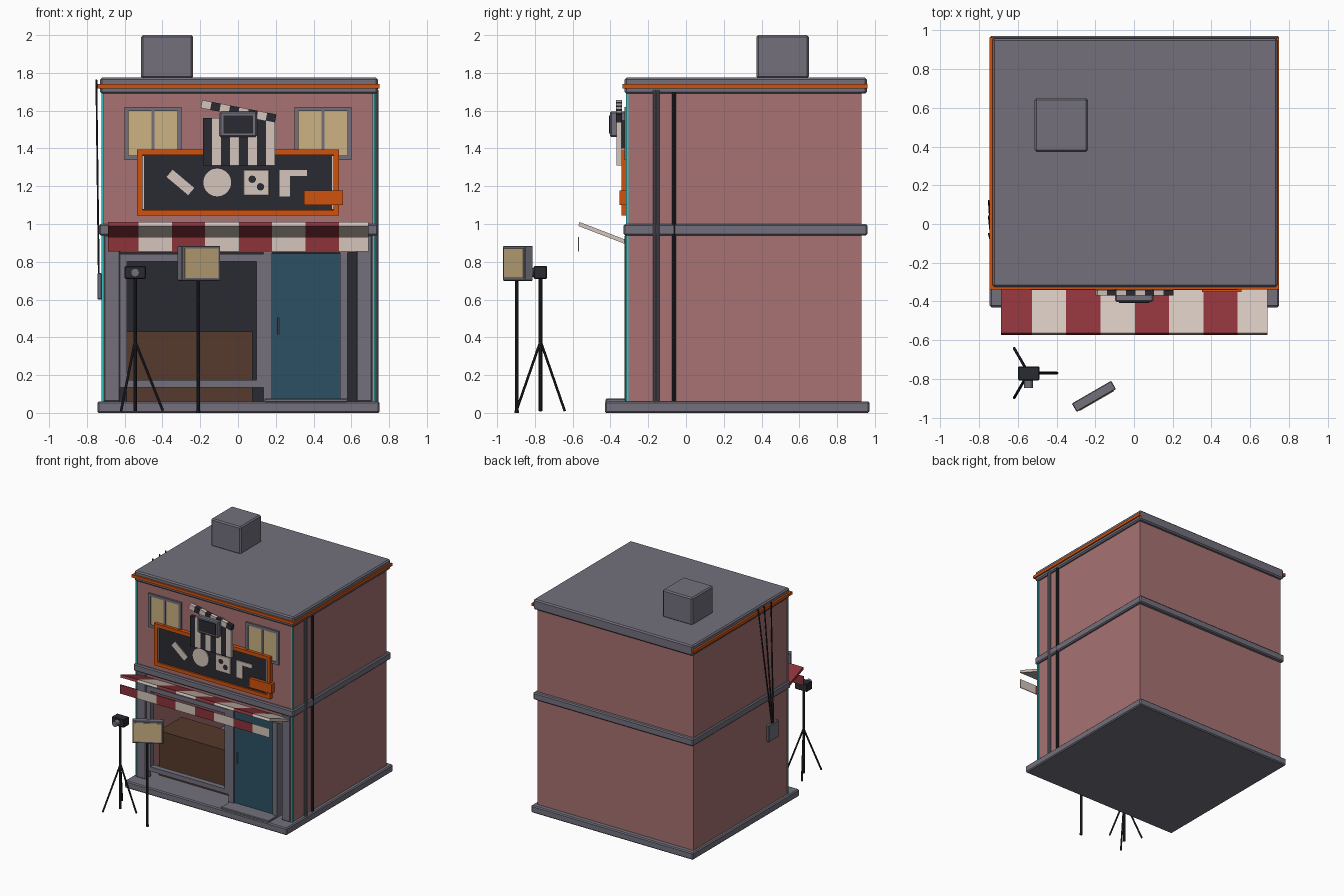
import bpy, bmesh, math
from mathutils import Vector, Matrix, Euler

if "Cube" in bpy.data.objects:
    bpy.data.objects.remove(bpy.data.objects["Cube"])


def srgb(r, g, b):
    f = lambda c: c / 12.92 if c <= 0.04045 else ((c + 0.055) / 1.055) ** 2.4
    return (f(r / 255), f(g / 255), f(b / 255), 1)


def material(name, *rgb):
    m = bpy.data.materials.new(name)
    m.diffuse_color = srgb(*rgb)
    m.use_nodes = True
    m.node_tree.nodes["Principled BSDF"].inputs["Base Color"].default_value = m.diffuse_color
    return m


WALL = material("wall_pink", 168, 114, 114)
GREY = material("trim_grey", 115, 112, 124)
DARK = material("dark_slate", 42, 42, 50)
ORANGE = material("orange", 208, 82, 14)
CYAN = material("cyan_strip", 52, 195, 195)
RED = material("awning_red", 140, 52, 58)
PALE = material("pale_cream", 212, 197, 188)
TAN = material("warm_glass", 204, 178, 130)
BROWN = material("counter_brown", 86, 58, 44)
BLUE = material("door_blue", 44, 80, 100)


def finish(name, bm, mat):
    me = bpy.data.meshes.new(name)
    bm.to_mesh(me)
    bm.free()
    me.materials.append(mat)
    ob = bpy.data.objects.new(name, me)
    bpy.context.collection.objects.link(ob)
    return ob


def block(name, center, size, mat, rot=(0, 0, 0), bevel=0):
    """Box from centre, size and rotation."""
    bm = bmesh.new()
    bmesh.ops.create_cube(bm, size=1, matrix=Matrix.Diagonal((*size, 1)))
    if bevel:
        bmesh.ops.bevel(bm, geom=bm.edges[:], offset=bevel, segments=1, affect='EDGES')
    bm.transform(Matrix.Translation(center) @ Euler(rot).to_matrix().to_4x4())
    return finish(name, bm, mat)


def box(name, x, y, z, mat, bevel=0):
    """Box from (min, max) pairs."""
    c = [(a + b) / 2 for a, b in (x, y, z)]
    s = [b - a for a, b in (x, y, z)]
    return block(name, c, s, mat, bevel=bevel)


def rod(name, p, q, r, mat, sides=10):
    """Cylinder between two points."""
    p, q = Vector(p), Vector(q)
    d = q - p
    bm = bmesh.new()
    bmesh.ops.create_cone(bm, cap_ends=True, segments=sides, radius1=r, radius2=r, depth=d.length)
    bm.transform(Matrix.Translation((p + q) / 2) @ d.to_track_quat('Z', 'Y').to_matrix().to_4x4())
    return finish(name, bm, mat)


def frame(name, x, y, z, t, mat):
    """Rectangular frame of four bars of width t."""
    for i, s in enumerate((x[0], x[1] - t)):
        box(f"{name}_side_{i}", (s, s + t), y, z, mat)
    for i, s in enumerate((z[0], z[1] - t)):
        box(f"{name}_rail_{i}", (x[0] + t, x[1] - t), y, (s, s + t), mat)


# Building shell, open at the front of the ground floor
box("base_slab", (-.745, .75), (-.43, .972), (0, .06), GREY, .008)
box("left_wall", (-.72, -.69), (-.31, .93), (.06, 1.7), WALL)
box("right_wall", (.69, .72), (-.31, .93), (.06, 1.7), WALL)
box("back_wall", (-.69, .69), (.90, .93), (.06, 1.7), WALL)
box("upper_front_wall", (-.69, .69), (-.31, -.28), (.85, 1.7), WALL)
box("shop_back_panel", (-.69, .69), (.892, .90), (.06, .95), DARK)
box("middle_band", (-.735, .74), (-.33, .96), (.94, 1.0), GREY, .008)
box("roof_slab", (-.73, .74), (-.325, .957), (1.69, 1.775), GREY, .01)
box("roof_box", (-.513, -.238), (.373, .65), (1.77, 2.0), GREY, .01)

# Orange strip under the roof and cyan corner strips
box("roof_strip_front", (-.745, .75), (-.337, -.32), (1.718, 1.742), ORANGE)
for n, x in (("left", (-.745, -.728)), ("right", (.735, .75))):
    box("roof_strip_" + n, x, (-.32, .962), (1.718, 1.742), ORANGE)
for n, x in (("left", -.716), ("right", .719)):
    box("corner_strip_" + n, (x - .007, x + .007), (-.318, -.304), (.06, 1.69), CYAN)

# Upper windows
for n, cx in (("left", -.45), ("right", .45)):
    frame(n + "_window_frame", (cx - .152, cx + .152), (-.325, -.30), (1.34, 1.62), .022, GREY)
    box(n + "_window_mullion", (cx - .009, cx + .009), (-.324, -.30), (1.36, 1.60), GREY)
    box(n + "_window_glass", (cx - .135, cx + .135), (-.317, -.309), (1.36, 1.60), TAN)

# Sign board with plain abstract shapes
box("sign_panel", (-.51, .51), (-.328, -.31), (1.07, 1.37), DARK)
frame("sign_frame", (-.535, .535), (-.342, -.31), (1.045, 1.395), .03, ORANGE)
box("sign_tag", (.35, .555), (-.352, -.31), (1.10, 1.178), ORANGE)
for i, x in enumerate((-.502, .502)):
    box(f"sign_inner_edge_{i}", (x - .004, x + .004), (-.333, -.328), (1.08, 1.36), PALE)
block("sign_bar", (-.305, -.331, 1.22), (.15, .007, .05), PALE, (0, math.radians(40), 0))
rod("sign_disc", (-.11, -.335, 1.22), (-.11, -.328, 1.22), .074, PALE, 20)
box("sign_square", (.03, .165), (-.335, -.328), (1.15, 1.285), PALE, .003)
for i, (dx, dz) in enumerate(((-.022, .02), (.022, -.02))):
    rod(f"sign_square_dot_{i}", (.097 + dx, -.338, 1.217 + dz), (.097 + dx, -.334, 1.217 + dz), .02, DARK)
box("sign_block", (.22, .275), (-.335, -.328), (1.145, 1.285), PALE)
box("sign_block_top", (.275, .365), (-.335, -.328), (1.255, 1.285), PALE)

# Striped board with tilted striped bar and small screen above the sign
for i in range(8):
    m = (DARK, PALE)[i % 2]
    x = -.185 + i * .0475
    box(f"board_stripe_{i}", (x, x + .0475), (-.368, -.342), (1.31, 1.56), m)
    t = (i - 3.5) * .05
    block(f"tilted_bar_{i}", (.003 + t * .98, -.355, 1.597 - t * .19), (.051, .03, .043),
          (PALE, DARK)[i % 2], (0, math.radians(11), 0))
box("board_bracket", (-.1, .1), (-.345, -.31), (1.40, 1.55), DARK)
box("small_screen_case", (-.098, .1), (-.403, -.31), (1.46, 1.595), GREY, .008)
box("small_screen", (-.078, .08), (-.408, -.40), (1.48, 1.575), DARK)

# Awning, tilted up towards the street, with hanging front strip
edges = (-.687, -.528, -.35, -.174, .004, .18, .358, .534, .69)
for i in range(8):
    a, b = edges[i], edges[i + 1]
    m = (RED, PALE)[i % 2]
    block(f"awning_stripe_{i}", ((a + b) / 2, -.437, .95), (b - a, .278, .022), m, (-math.atan(.1 / .26), 0, 0))
    box(f"awning_hanging_{i}", (a, b), (-.572, -.566), (.855, .93), m)

# Shop front: pillars, window frame, door, counter
box("left_pillar", (-.71, -.625), (-.325, -.25), (.06, .94), GREY, .005)
box("right_pillar", (.628, .708), (-.325, -.25), (.06, .94), GREY, .005)
frame("shop_window_frame", (-.625, .135), (-.315, -.27), (.135, .84), .038, GREY)
box("window_door_post", (.135, .18), (-.315, -.25), (.06, .85), GREY)
box("door_post", (.54, .58), (-.315, -.25), (.06, .85), GREY)
box("door", (.18, .54), (-.30, -.27), (.07, .845), BLUE)
rod("door_handle", (.215, -.315, .415), (.215, -.315, .505), .006, GREY)
box("door_step", (.14, .58), (-.425, -.30), (.055, .075), GREY, .004)
box("counter", (-.59, .078), (-.2, .1), (.06, .43), BROWN)

# Drain pipes and cable on the right wall
for i, y in enumerate((-.166, -.149)):
    rod(f"grey_pipe_{i}", (.735, y, .05), (.735, y, 1.71), .0095, GREY)
rod("dark_pipe", (.73, -.063, .05), (.73, -.063, 1.7), .011, DARK)

# Meter box with wires on the left wall
box("meter_box", (-.745, -.72), (-.16, -.03), (.60, .74), GREY, .005)
for i, y in enumerate((.12, .04, -.05)):
    rod(f"wire_{i}", (-.75, y, 1.765), (-.737, -.09 + .01 * (1 - i), .73), .005, DARK, 6)

# Camera on a tripod
cx, cy = -.545, -.77
box("camera_body", (-.60, -.488), (-.807, -.735), (.71, .777), DARK, .005)
rod("camera_lens", (cx, -.848, .743), (cx, -.80, .743), .023, GREY, 16)
rod("tripod_post", (cx, cy, .01), (cx, cy, .72), .010, DARK)
for i in range(3):
    a = i * math.tau / 3
    rod(f"tripod_leg_{i}", (cx, cy, .38), (cx + .148 * math.cos(a), cy + .148 * math.sin(a), .01), .007, DARK, 8)

# Light panel on a stand
turn = (0, 0, math.radians(30))
c = Vector((-.207, -.89, .792))
n = Vector((math.sin(turn[2]), -math.cos(turn[2]), 0))
block("light_panel_case", c, (.235, .05, .185), GREY, turn, .004)
block("light_panel_face", c + n * .026, (.205, .006, .155), TAN, turn)
rod("light_stand", (-.21, -.895, .01), (-.21, -.895, .71), .009, DARK)
rod("light_stand_foot", (-.21, -.895, 0), (-.21, -.895, .012), .012, DARK)
